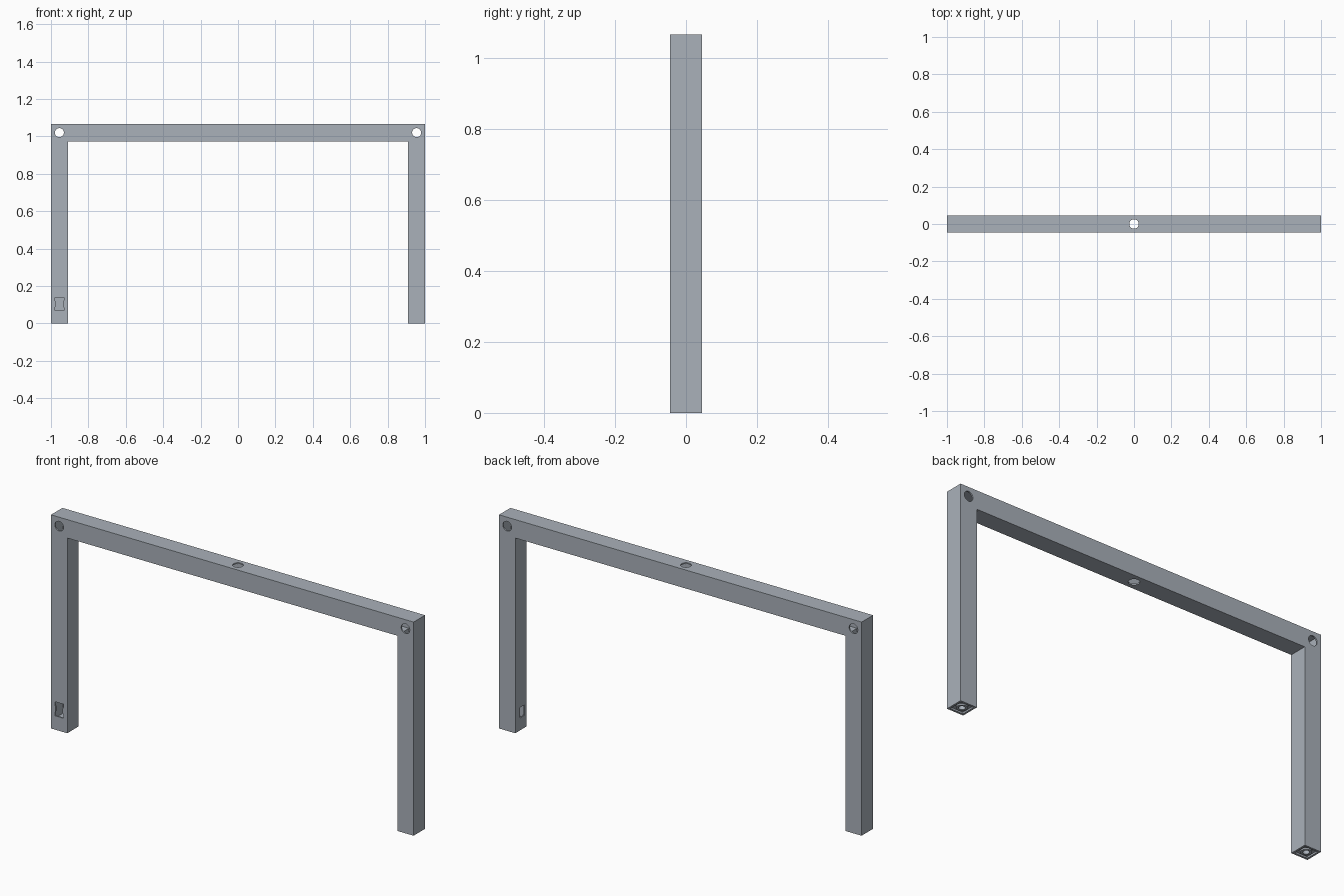
import bpy, bmesh, math
from mathutils import Matrix

if "Cube" in bpy.data.objects:
    bpy.data.objects.remove(bpy.data.objects["Cube"])

HALF = 0.045      # half thickness of the square tube
WALL = 0.007      # tube wall
TOP = 1.065
LEG_X = 0.955
INNER = 0.91
UNDER = 0.973

steel = bpy.data.materials.new("blue_grey_steel")
steel.diffuse_color = (0.40, 0.44, 0.49, 1)
steel.use_nodes = True
steel.node_tree.nodes["Principled BSDF"].inputs["Base Color"].default_value = steel.diffuse_color


def make_object(name, bm):
    bmesh.ops.recalc_face_normals(bm, faces=bm.faces)
    mesh = bpy.data.meshes.new(name)
    bm.to_mesh(mesh)
    bm.free()
    mesh.materials.append(steel)
    obj = bpy.data.objects.new(name, mesh)
    bpy.context.collection.objects.link(obj)
    return obj


def prism_y(name, outline, y0, y1):
    """Extrude an x-z outline along y."""
    bm = bmesh.new()
    face = bm.faces.new([bm.verts.new((x, y0, z)) for x, z in outline])
    ext = bmesh.ops.extrude_face_region(bm, geom=[face])
    verts = [v for v in ext["geom"] if isinstance(v, bmesh.types.BMVert)]
    bmesh.ops.translate(bm, verts=verts, vec=(0, y1 - y0, 0))
    # the start cap is kept by the extrusion only when it is a lone face
    bmesh.ops.holes_fill(bm, edges=bm.edges, sides=0)
    return make_object(name, bm)


def u_prism(name, inset, bottom):
    """Upside-down U, shrunk inwards by inset on every side."""
    out, inn = 1 - inset, INNER + inset
    under, top = UNDER + inset, TOP - inset
    return prism_y(name, [(-out, bottom), (-inn, bottom), (-inn, under), (inn, under),
                          (inn, bottom), (out, bottom), (out, top), (-out, top)],
                   -HALF + inset, HALF - inset)


def cylinder(name, loc, radius, depth, along_y=False):
    bm = bmesh.new()
    rot = Matrix.Rotation(math.pi / 2, 4, 'X') if along_y else Matrix()
    bmesh.ops.create_cone(bm, cap_ends=True, segments=32, radius1=radius,
                          radius2=radius, depth=depth,
                          matrix=Matrix.Translation(loc) @ rot)
    return make_object(name, bm)


def box(name, loc, size):
    bm = bmesh.new()
    bmesh.ops.create_cube(bm, size=1, matrix=Matrix.Translation(loc) @ Matrix.Diagonal((*size, 1)))
    return make_object(name, bm)


def cut(target, cutter):
    mod = target.modifiers.new("cut", 'BOOLEAN')
    mod.operation = 'DIFFERENCE'
    mod.solver = 'EXACT'
    mod.object = cutter
    cutter.hide_render = True
    bpy.context.view_layer.objects.active = target
    bpy.ops.object.modifier_apply(modifier=mod.name)
    bpy.data.objects.remove(cutter)


def smooth(obj):
    bpy.ops.object.select_all(action='DESELECT')
    obj.select_set(True)
    bpy.context.view_layer.objects.active = obj
    bpy.ops.object.shade_smooth_by_angle(angle=math.radians(30))


# U-shaped frame of hollow square tube, plugged at the leg ends
frame = u_prism("frame", 0, 0)
cut(frame, u_prism("tube_cavity", WALL, 0.045))

# Cable hole through the middle of the beam
cut(frame, cylinder("beam_hole", (0, 0, 1.02), 0.025, 0.3))

for side in (-1, 1):
    x = side * LEG_X
    # Corner bolt holes and recessed leg ends
    cut(frame, cylinder("corner_hole", (x, 0, 1.02), 0.024, 0.3, True))
    cut(frame, box("foot_recess", (x, 0, 0), (0.07, 0.07, 0.016)))
    cut(frame, cylinder("foot_bore", (x, 0, 0), 0.015, 0.08))
    # Ring insert inside each leg end
    ring = cylinder("foot_insert", (x, 0, 0.0055), 0.026, 0.009)
    cut(ring, cylinder("insert_bore", (x, 0, 0), 0.015, 0.1))
    smooth(ring)

# Waisted socket opening on the front of the left leg
right_half = [(0.024, 0.035), (0.024, 0.02), (0.02, 0.012),
              (0.02, -0.012), (0.024, -0.02), (0.024, -0.035)]
outline = right_half + [(-px, pz) for px, pz in reversed(right_half)]
cut(frame, prism_y("socket_opening", [(px - LEG_X, pz + 0.104) for px, pz in outline],
                   -0.1, -HALF + 0.015))

# Small rectangular opening on the inner face of the right leg
cut(frame, box("inner_opening", (INNER, -0.01, 0.088), (0.03, 0.038, 0.052)))

smooth(frame)
